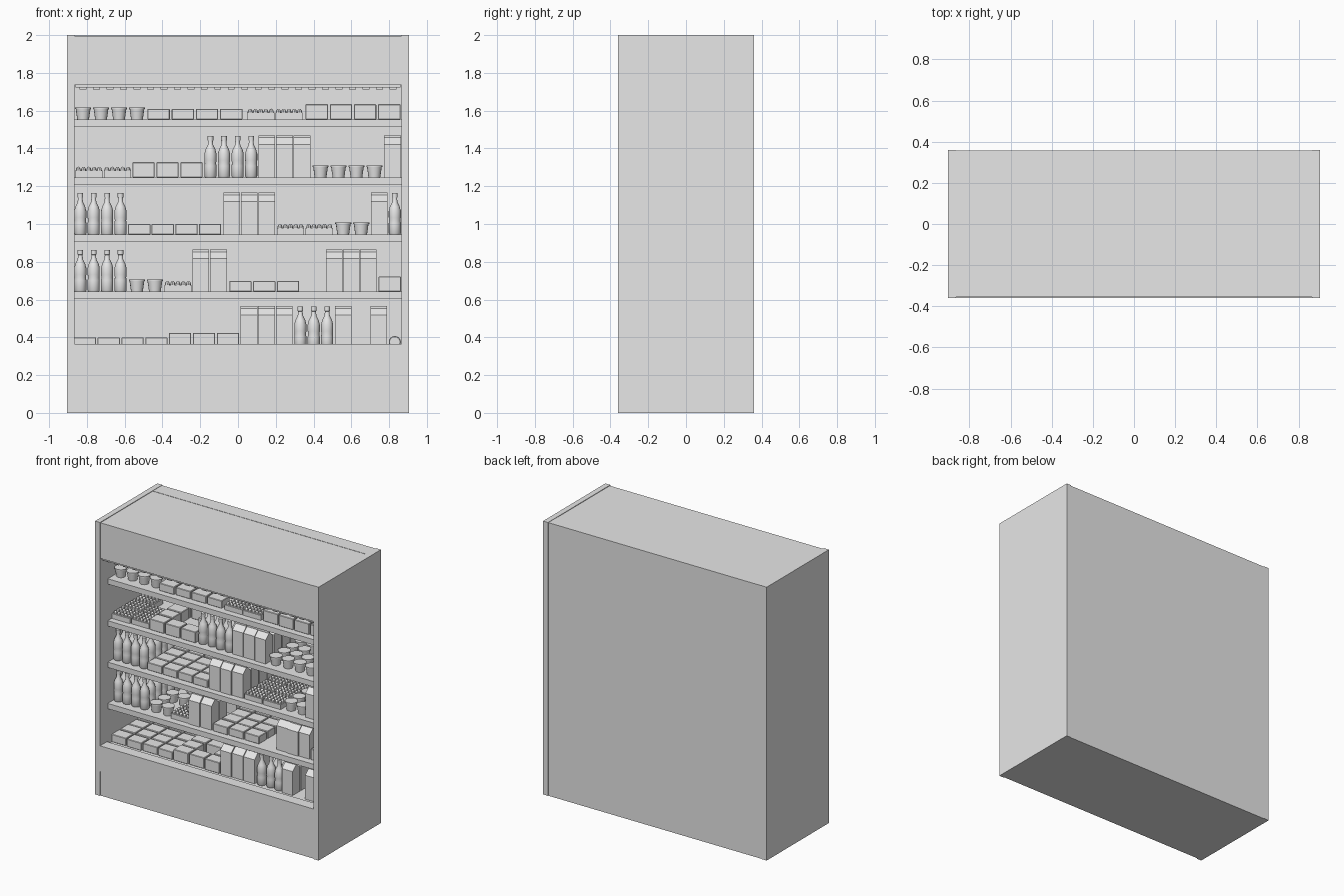
import bpy, bmesh, math, random
from mathutils import Matrix, Vector

random.seed(4)
old = bpy.data.objects.get("Cube")
if old:
    bpy.data.objects.remove(old, do_unlink=True)

GREY = (0.8, 0.8, 0.8, 1)
grey = bpy.data.materials.new("light grey")
grey.use_nodes = True
grey.diffuse_color = GREY
grey.node_tree.nodes["Principled BSDF"].inputs["Base Color"].default_value = GREY


def add_box(bm, x0, x1, y0, y1, z0, z1):
    size = Vector((x1 - x0, y1 - y0, z1 - z0))
    mid = Vector((x0 + x1, y0 + y1, z0 + z1)) / 2
    bmesh.ops.create_cube(bm, size=1, matrix=Matrix.Translation(mid) @ Matrix.Diagonal(size.to_4d()))


def to_mesh(bm, name, smooth=False):
    bmesh.ops.recalc_face_normals(bm, faces=bm.faces)
    me = bpy.data.meshes.new(name)
    bm.to_mesh(me)
    bm.free()
    me.materials.append(grey)
    if smooth:
        for p in me.polygons:
            p.use_smooth = True
        me.set_sharp_from_angle(angle=math.radians(35))
    return me


def place(name, me, loc=(0, 0, 0), rot=(0, 0, 0)):
    ob = bpy.data.objects.new(name, me)
    ob.location, ob.rotation_euler = loc, rot
    bpy.context.collection.objects.link(ob)
    return ob


def box(name, *dims):
    bm = bmesh.new()
    add_box(bm, *dims)
    return place(name, to_mesh(bm, name))


def lathe(name, profile, steps=16):
    """Spin a radius/height profile around z."""
    bm = bmesh.new()
    verts = [bm.verts.new((r, 0, z)) for r, z in profile]
    edges = [bm.edges.new(pair) for pair in zip(verts, verts[1:])]
    bmesh.ops.spin(bm, geom=verts + edges, cent=(0, 0, 0), axis=(0, 0, 1),
                   angle=math.tau, steps=steps)
    bmesh.ops.remove_doubles(bm, verts=bm.verts, dist=0.0004)
    return to_mesh(bm, name, smooth=True)


def pack_mesh(height):
    bm = bmesh.new()
    add_box(bm, -0.059, 0.059, -0.045, 0.045, 0, height)
    bmesh.ops.bevel(bm, geom=bm.edges[:], offset=0.003, segments=1, affect='EDGES')
    return to_mesh(bm, "pack")


def carton_mesh():
    """Gable-topped carton, extruded sideways."""
    bm = bmesh.new()
    d = 0.043
    outline = [(-d, 0), (d, 0), (d, 0.175), (0.005, 0.21), (0.005, 0.222),
               (-0.005, 0.222), (-0.005, 0.21), (-d, 0.175)]
    face = bm.faces.new([bm.verts.new((-0.044, y, z)) for y, z in outline])
    res = bmesh.ops.extrude_face_region(bm, geom=[face])
    new = [v for v in res["geom"] if isinstance(v, bmesh.types.BMVert)]
    bmesh.ops.translate(bm, verts=new, vec=(0.088, 0, 0))
    return to_mesh(bm, "carton")


def egg_tray_mesh():
    bm = bmesh.new()
    add_box(bm, -0.072, 0.072, -0.06, 0.06, 0, 0.036)
    for i in range(5):
        for j in range(4):
            at = Matrix.Translation((-0.056 + i * 0.028, -0.043 + j * 0.0287, 0.038))
            bmesh.ops.create_uvsphere(bm, u_segments=8, v_segments=6, radius=0.013,
                                      matrix=at @ Matrix.Diagonal((1, 1, 1.4, 1)))
    return to_mesh(bm, "egg_tray", smooth=True)


# Cabinet shell
W, IN, D, BACK = 0.905, 0.865, 0.36, 0.25
for side, s in (("left", 1), ("right", -1)):
    x0, x1 = sorted((s * IN, s * W))
    box(side + "_side_panel", x0, x1, -D, D, 0, 2)
box("back_panel", -IN, IN, BACK, D - 0.003, 0, 1.998)
box("kick_plate", -IN, IN, -D + 0.006, BACK, 0, 0.18)
box("base", -IN, IN, -D, BACK, 0.18, 0.343)
box("base_front_lip", -IN, IN, -D, -0.28, 0.343, 0.366)
box("canopy", -IN, IN, -D + 0.005, BACK, 1.735, 1.996)

# Air outlet under the canopy
box("air_outlet", -0.86, 0.86, -0.345, -0.27, 1.722, 1.735)
bm = bmesh.new()
for i in range(24):
    x = -0.82 + i * 0.0713
    add_box(bm, x - 0.018, x + 0.018, -0.335, -0.28, 1.712, 1.722)
place("air_outlet_slats", to_mesh(bm, "air_outlet_slats"))

# Shelves
SHELVES = [1.554, 1.247, 0.944, 0.642]
for z in SHELVES:
    box("shelf", -IN, IN, -0.27, BACK, z - 0.039, z)

# Goods: mesh and spacing from row to row
bottle = lathe("bottle", [(0, 0), (0.028, 0), (0.032, 0.006), (0.032, 0.06), (0.03, 0.075),
                          (0.032, 0.09), (0.032, 0.125), (0.026, 0.148), (0.014, 0.172),
                          (0.012, 0.195), (0.015, 0.196), (0.015, 0.22), (0, 0.22)])
cup = lathe("cup", [(0, 0), (0.031, 0), (0.039, 0.055), (0.043, 0.056), (0.043, 0.064), (0, 0.064)])
GOODS = {
    "bottle": (bottle, 0.072),
    "cup": (cup, 0.095),
    "low_pack": (pack_mesh(0.056), 0.1),
    "tall_pack": (pack_mesh(0.08), 0.1),
    "carton": (carton_mesh(), 0.095),
    "egg_tray": (egg_tray_mesh(), 0.13),
}


def stock(z, kind, first_x, count, step):
    """Fill columns of one kind, running back from the shelf front."""
    me, pitch = GOODS[kind]
    for i in range(count):
        rows = int(0.44 / pitch)
        for row in range(rows):
            if row and random.random() < 0.12:
                continue
            y = -0.228 + pitch * (row + 0.5) + random.uniform(-0.004, 0.004)
            place(kind, me, (first_x + i * step, y, z))


LAYOUT = [
    (SHELVES[0], [("cup", -0.82, 4, 0.095), ("low_pack", -0.42, 4, 0.128),
                  ("egg_tray", 0.12, 2, 0.15), ("tall_pack", 0.417, 4, 0.128)]),
    (SHELVES[1], [("egg_tray", -0.79, 2, 0.152), ("tall_pack", -0.5, 3, 0.127),
                  ("bottle", -0.146, 4, 0.072), ("carton", 0.153, 3, 0.093),
                  ("cup", 0.437, 4, 0.095), ("carton", 0.818, 1, 0)]),
    (SHELVES[2], [("bottle", -0.835, 4, 0.071), ("low_pack", -0.523, 4, 0.125),
                  ("carton", -0.033, 3, 0.093), ("egg_tray", 0.278, 2, 0.152),
                  ("cup", 0.557, 2, 0.095), ("carton", 0.748, 1, 0), ("bottle", 0.83, 1, 0)]),
    (SHELVES[3], [("bottle", -0.835, 4, 0.071), ("cup", -0.535, 2, 0.095),
                  ("egg_tray", -0.318, 1, 0), ("carton", -0.197, 2, 0.094),
                  ("low_pack", 0.013, 3, 0.126), ("carton", 0.51, 3, 0.09),
                  ("tall_pack", 0.803, 1, 0)]),
    (0.343, [("low_pack", -0.81, 4, 0.126), ("tall_pack", -0.307, 3, 0.127),
             ("carton", 0.058, 3, 0.093), ("bottle", 0.33, 3, 0.071),
             ("carton", 0.557, 1, 0), ("carton", 0.745, 1, 0)]),
]
for z, groups in LAYOUT:
    for group in groups:
        stock(z, *group)

# One bottle lying on the bottom deck
place("fallen_bottle", bottle, (0.83, -0.2, 0.375), (-math.pi / 2, 0, 0))
